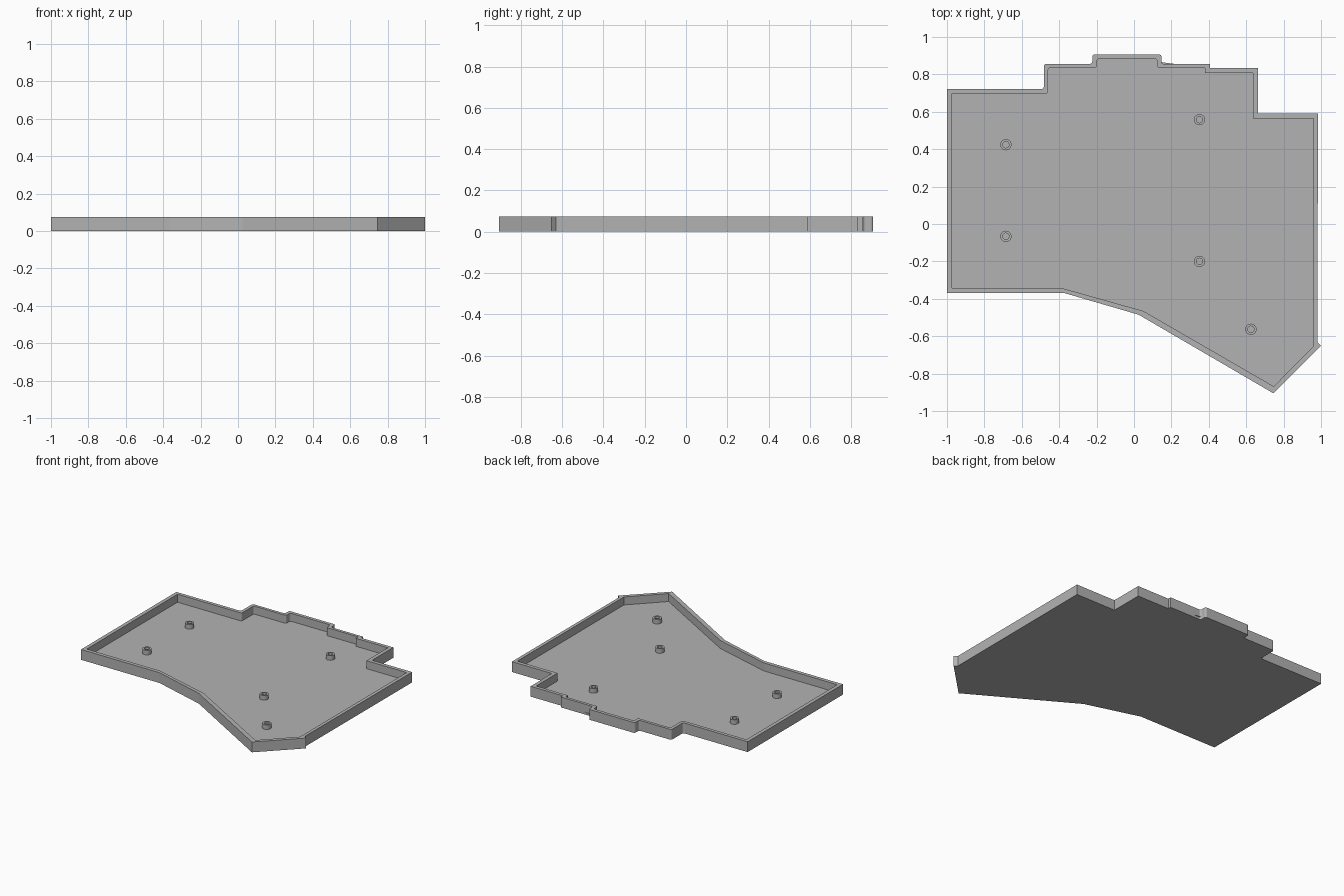
import bpy, bmesh, math
from mathutils import Vector

if "Cube" in bpy.data.objects:
    bpy.data.objects.remove(bpy.data.objects["Cube"])

HEIGHT, FLOOR, POST_TOP = 0.075, 0.017, 0.05

grey = bpy.data.materials.new("plain grey")
grey.diffuse_color = (0.45, 0.45, 0.45, 1)
grey.use_nodes = True
grey.node_tree.nodes["Principled BSDF"].inputs["Base Color"].default_value = grey.diffuse_color

# Matching corners of the wall: outer x, outer y, inner x, inner y, corner radius
CORNERS = [
    (-1.0, -0.37, -0.973, -0.343, 0),
    (-0.37, -0.37, -0.385, -0.343, 0),
    (0.025, -0.485, 0.05, -0.465, 0),
    (0.745, -0.905, 0.747, -0.868, 0),
    (1.0, -0.652, 0.957, -0.656, 0),
    (0.98, -0.63, 0.957, -0.64, 0),
    (0.984, 0.59, 0.959, 0.563, 0),
    (0.663, 0.59, 0.636, 0.563, 0),
    (0.663, 0.833, 0.636, 0.808, 0),
    (0.405, 0.833, 0.38, 0.808, 0),
    (0.405, 0.856, 0.38, 0.835, 0),
    (0.147, 0.856, 0.124, 0.835, 0.014),
    (0.147, 0.906, 0.124, 0.882, 0.014),
    (-0.223, 0.906, -0.199, 0.882, 0.014),
    (-0.223, 0.856, -0.199, 0.835, 0.014),
    (-0.482, 0.856, -0.459, 0.835, 0.014),
    (-0.482, 0.722, -0.459, 0.697, 0.014),
    (-1.0, 0.722, -0.973, 0.697, 0),
]


def rounded(points, radii, steps=4):
    """Replace each corner that has a radius by a short curve."""
    out = []
    for i, (p, r) in enumerate(zip(points, radii)):
        if r == 0:
            out.append(p)
            continue
        a = p + (points[i - 1] - p).normalized() * r
        b = p + (points[(i + 1) % len(points)] - p).normalized() * r
        for k in range(steps + 1):
            t = k / steps
            out.append(a * (1 - t) ** 2 + p * 2 * t * (1 - t) + b * t * t)
    return out


def bridge(bm, low, high):
    n = len(low)
    for i in range(n):
        j = (i + 1) % n
        bm.faces.new((low[i], low[j], high[j], high[i]))


def finish(bm, name):
    bmesh.ops.recalc_face_normals(bm, faces=bm.faces)
    mesh = bpy.data.meshes.new(name)
    bm.to_mesh(mesh)
    bm.free()
    mesh.materials.append(grey)
    obj = bpy.data.objects.new(name, mesh)
    bpy.context.collection.objects.link(obj)
    return obj


def shell(name, loops):
    """Closed solid through a chain of (outline, height) loops, capped at both ends."""
    bm = bmesh.new()
    rings = [[bm.verts.new((p.x, p.y, z)) for p in pts] for pts, z in loops]
    for low, high in zip(rings, rings[1:]):
        bridge(bm, low, high)
    for cap in (rings[0][::-1], rings[-1]):
        face = bm.faces.new(cap)
        bmesh.ops.triangulate(bm, faces=[face])
    return finish(bm, name)


# Open tray: underside, outer wall, rim, inner wall, floor
radii = [c[4] for c in CORNERS]
outer = rounded([Vector(c[0:2]) for c in CORNERS], radii)
inner = rounded([Vector(c[2:4]) for c in CORNERS], radii)
shell("case_tray", [(outer, 0), (outer, HEIGHT), (inner, HEIGHT), (inner, FLOOR)])


def circle(x, y, r, n=32):
    return [Vector((x + r * math.cos(math.tau * k / n), y + r * math.sin(math.tau * k / n)))
            for k in range(n)]


# Hollow screw posts on the floor
POSTS = [(-0.685, 0.424), (-0.685, -0.066), (0.35, 0.558), (0.35, -0.2), (0.625, -0.563)]
for i, (x, y) in enumerate(POSTS):
    big, hole = circle(x, y, 0.03), circle(x, y, 0.017)
    post = shell(f"screw_post_{i + 1}", [(big, FLOOR - 0.005), (big, POST_TOP),
                                         (hole, POST_TOP), (hole, FLOOR + 0.001)])
    bpy.ops.object.select_all(action='DESELECT')
    post.select_set(True)
    bpy.context.view_layer.objects.active = post
    bpy.ops.object.shade_smooth_by_angle(angle=math.radians(30))
